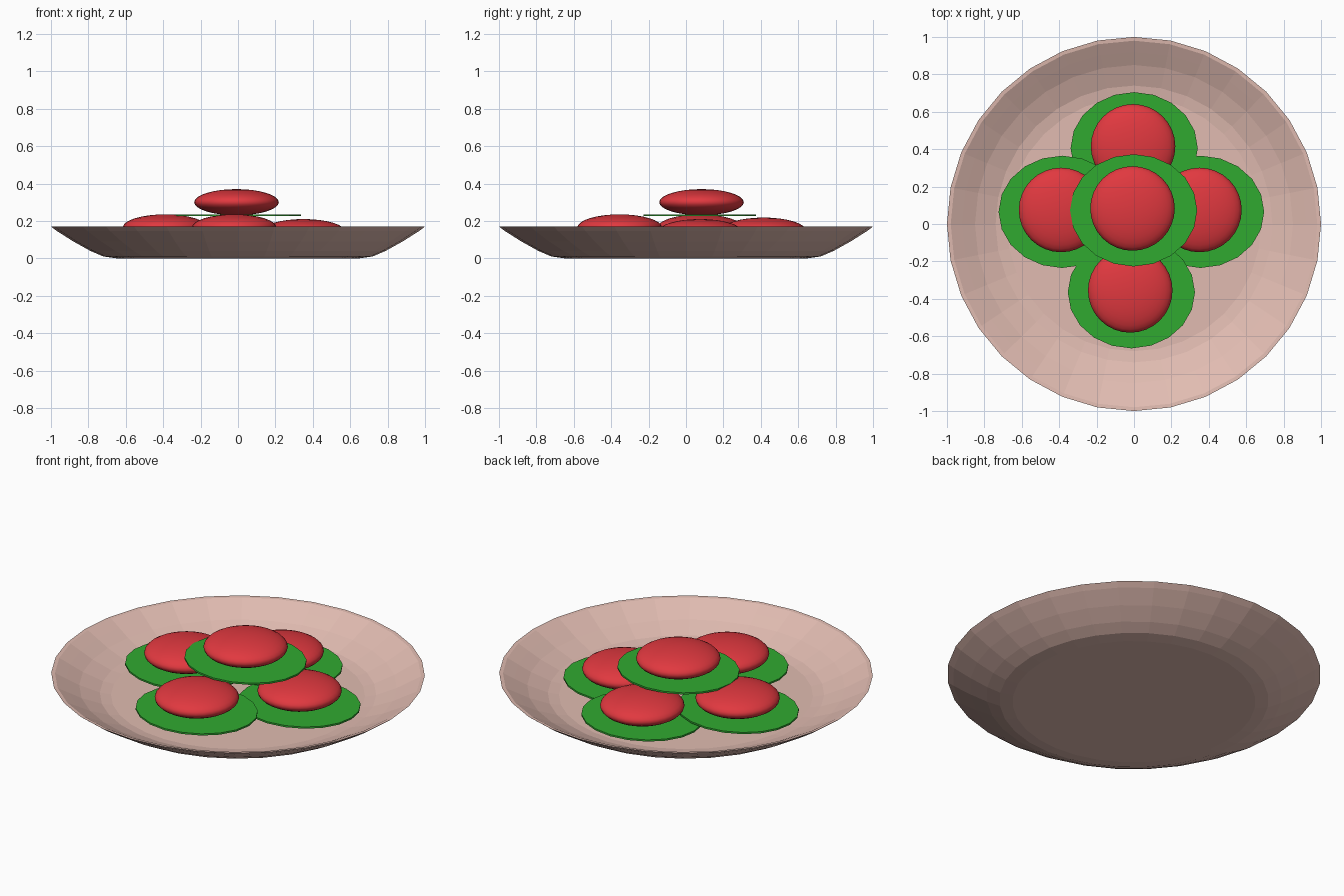
import bpy, bmesh, math
from mathutils import Matrix

if "Cube" in bpy.data.objects:
    bpy.data.objects.remove(bpy.data.objects["Cube"])


def material(name, rgb):
    m = bpy.data.materials.new(name)
    m.diffuse_color = (*rgb, 1)
    m.use_nodes = True
    m.node_tree.nodes["Principled BSDF"].inputs["Base Color"].default_value = m.diffuse_color
    return m


PINK = material("pink_ceramic", (0.75, 0.50, 0.44))
RED = material("red_filling", (0.75, 0.04, 0.05))
GREEN = material("green_leaf", (0.03, 0.40, 0.03))


def make_object(name, bm, mat):
    bmesh.ops.recalc_face_normals(bm, faces=bm.faces)
    me = bpy.data.meshes.new(name)
    bm.to_mesh(me)
    bm.free()
    me.materials.append(mat)
    ob = bpy.data.objects.new(name, me)
    bpy.context.collection.objects.link(ob)
    return ob


def lathe(name, profile, sides, mat):
    """Revolve (radius, z) points; the first and last rings are capped."""
    bm = bmesh.new()
    rings = [[bm.verts.new((r * math.cos(2 * math.pi * i / sides),
                            r * math.sin(2 * math.pi * i / sides), z))
              for i in range(sides)] for r, z in profile]
    for a, b in zip(rings, rings[1:]):
        for i in range(sides):
            j = (i + 1) % sides
            bm.faces.new((a[i], a[j], b[j], b[i]))
    bm.faces.new(rings[0])
    bm.faces.new(rings[-1])
    return make_object(name, bm, mat)


def leaf(name, x, y, z):
    bm = bmesh.new()
    bmesh.ops.create_cone(bm, cap_ends=True, segments=20, radius1=1, radius2=1, depth=1,
                          matrix=Matrix.Translation((x, y, z)) @ Matrix.Diagonal((0.34, 0.30, 0.01, 1)))
    return make_object(name, bm, GREEN)


def patty(name, x, y, z):
    bm = bmesh.new()
    bmesh.ops.create_uvsphere(bm, u_segments=32, v_segments=16, radius=1,
                              matrix=Matrix.Translation((x, y, z)) @ Matrix.Diagonal((0.226, 0.226, 0.07, 1)))
    for f in bm.faces:
        f.smooth = True
    return make_object(name, bm, RED)


# Plate: outside from the foot up to the rim, then down the inside to the floor
lathe("plate", [(0.65, 0.0), (0.72, 0.01), (0.79, 0.04), (0.88, 0.09), (0.97, 0.147), (1.0, 0.17),
                (0.98, 0.168), (0.92, 0.136), (0.85, 0.098), (0.74, 0.055), (0.68, 0.045)], 32, PINK)

# Four servings around the plate and one stacked on top
servings = {"left": (-0.39, 0.075, 0.165), "right": (0.35, 0.075, 0.14),
            "front": (-0.02, -0.355, 0.165), "back": (-0.005, 0.415, 0.148),
            "top": (-0.008, 0.083, 0.30)}
for side, (x, y, z) in servings.items():
    leaf(side + "_leaf", x + 0.006, y - 0.01, z - 0.07)
    patty(side + "_patty", x, y, z)
